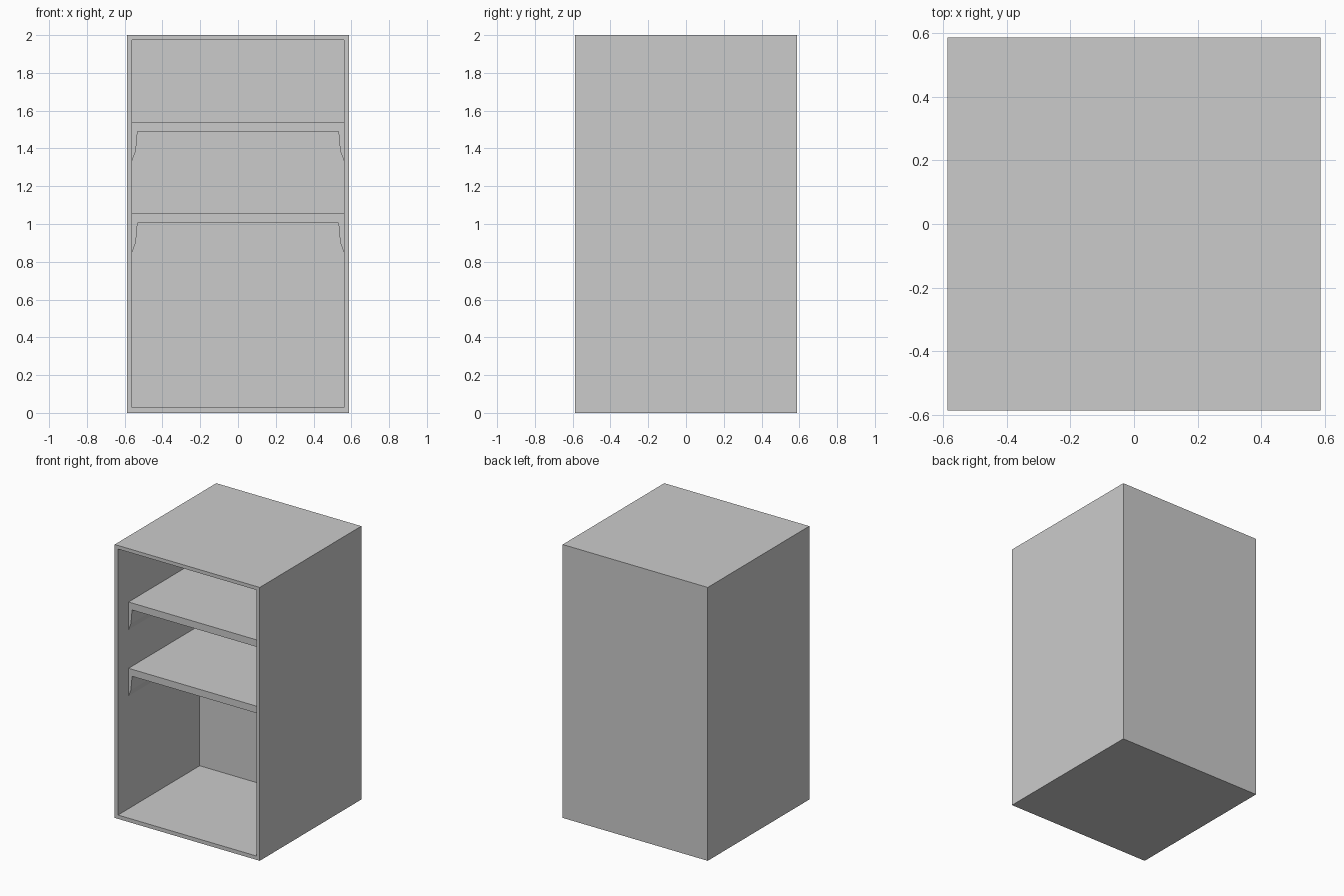
import bpy
import bmesh

if "Cube" in bpy.data.objects:
    bpy.data.objects.remove(bpy.data.objects["Cube"])

HALF = 0.587         # outer half width and depth
IN_X = 0.56          # inner half width
IN_Z = (0.028, 1.974)  # floor and ceiling of the recess
BACK_Y = 0.357       # inner face of the thick back
SHELF_Y = -0.465     # front edge of the shelves


def new_object(name, bm):
    bmesh.ops.recalc_face_normals(bm, faces=bm.faces)
    mesh = bpy.data.meshes.new(name)
    bm.to_mesh(mesh)
    bm.free()
    obj = bpy.data.objects.new(name, mesh)
    bpy.context.collection.objects.link(obj)
    return obj


def ring(bm, half_x, z0, z1, y):
    return [bm.verts.new((x, y, z)) for x, z in
            ((-half_x, z0), (half_x, z0), (half_x, z1), (-half_x, z1))]


# Cabinet shell: outer back, outer front, opening and recess bottom as one skin
bm = bmesh.new()
rings = [ring(bm, HALF, 0, 2, HALF),
         ring(bm, HALF, 0, 2, -HALF),
         ring(bm, IN_X, *IN_Z, -HALF),
         ring(bm, IN_X, *IN_Z, BACK_Y)]
for a, b in zip(rings, rings[1:]):
    for i in range(4):
        j = (i + 1) % 4
        bm.faces.new((a[i], a[j], b[j], b[i]))
bm.faces.new(rings[0])
bm.faces.new(rings[-1])
new_object("cabinet_shell", bm)


# Shelves with tapered side brackets, extruded from a mirrored front profile
def shelf(name, top):
    right = [(IN_X, 0), (IN_X, -0.203), (0.541, -0.153), (0.532, -0.051)]
    profile = right + [(-x, z) for x, z in reversed(right)]
    bm = bmesh.new()
    face = bm.faces.new([bm.verts.new((x, SHELF_Y, top + z)) for x, z in profile])
    out = bmesh.ops.extrude_face_region(bm, geom=[face], use_keep_orig=True)
    verts = [g for g in out["geom"] if isinstance(g, bmesh.types.BMVert)]
    bmesh.ops.translate(bm, verts=verts, vec=(0, BACK_Y - SHELF_Y, 0))
    new_object(name, bm)


shelf("upper_shelf", 1.54)
shelf("lower_shelf", 1.055)
